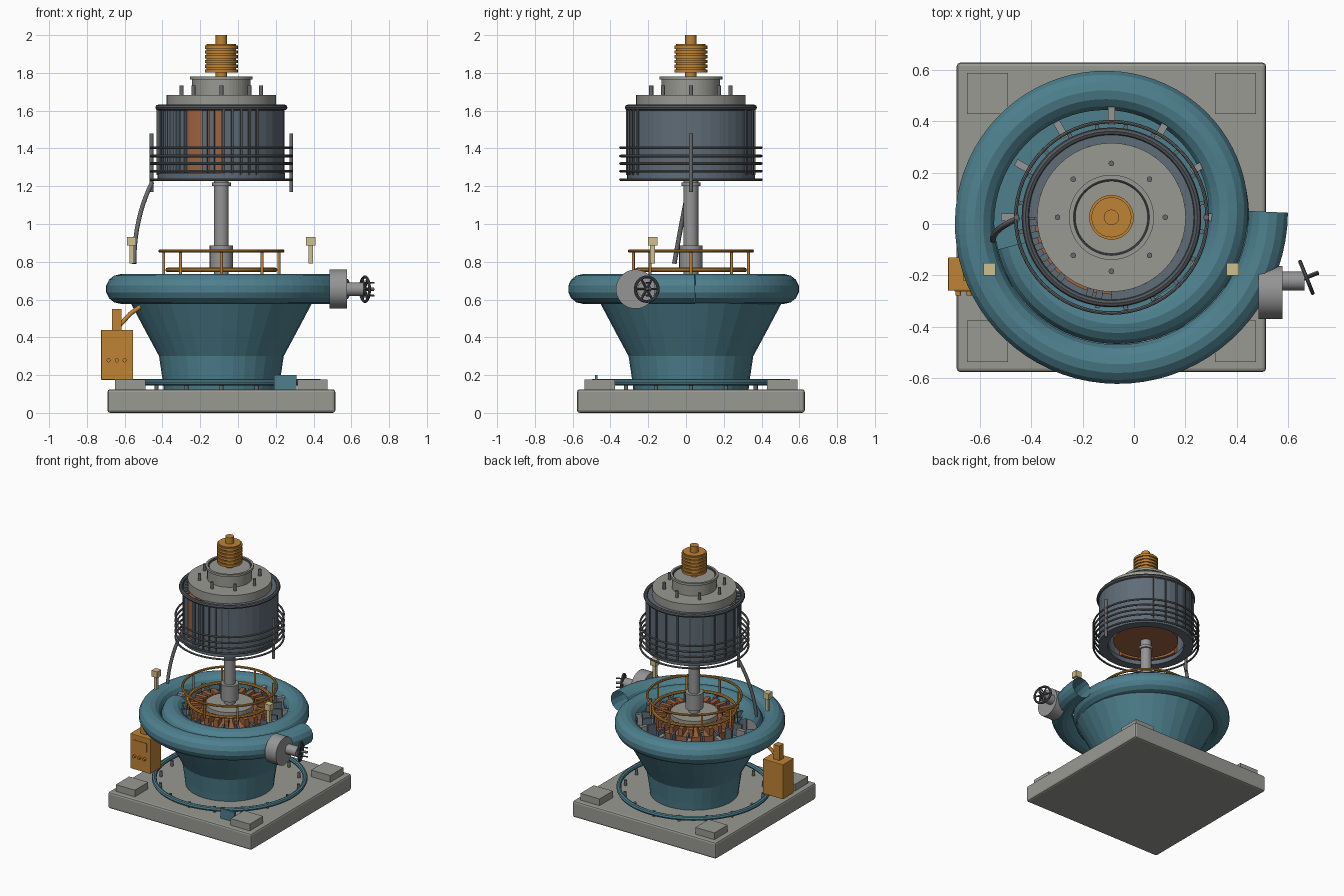
import bpy, bmesh, math
from math import pi, sin, cos, radians
from mathutils import Vector, Matrix

if "Cube" in bpy.data.objects:
    bpy.data.objects.remove(bpy.data.objects["Cube"])

CX, CY = -0.088, 0.026  # machine axis


def material(name, rgb):
    m = bpy.data.materials.new(name)
    m.use_nodes = True
    m.diffuse_color = (*rgb, 1)
    m.node_tree.nodes["Principled BSDF"].inputs["Base Color"].default_value = (*rgb, 1)
    return m


teal = material("teal paint", (0.075, 0.215, 0.27))
concrete = material("concrete grey", (0.32, 0.32, 0.29))
orange = material("orange paint", (0.52, 0.23, 0.035))
copper = material("copper", (0.34, 0.125, 0.05))
slate = material("slate blue", (0.115, 0.15, 0.185))
dark = material("dark steel", (0.085, 0.095, 0.105))
steel = material("light steel", (0.3, 0.3, 0.3))
pipe_grey = material("pipe grey", (0.14, 0.145, 0.15))
cream = material("cream", (0.62, 0.53, 0.28))


def finish(name, bm, mat, smooth=False):
    bmesh.ops.remove_doubles(bm, verts=bm.verts, dist=1e-5)
    bmesh.ops.recalc_face_normals(bm, faces=bm.faces)
    me = bpy.data.meshes.new(name)
    bm.to_mesh(me)
    bm.free()
    me.materials.append(mat)
    ob = bpy.data.objects.new(name, me)
    bpy.context.collection.objects.link(ob)
    if smooth:
        bpy.ops.object.select_all(action="DESELECT")
        ob.select_set(True)
        bpy.context.view_layer.objects.active = ob
        bpy.ops.object.shade_smooth_by_angle(angle=radians(40))
    return ob


def skin(bm, rings, wrap, loop):
    """Join rows of vertices with quads."""
    n, k = len(rings), len(rings[0])
    for i in range(n if wrap else n - 1):
        a, b = rings[i], rings[(i + 1) % n]
        for j in range(k if loop else k - 1):
            j2 = (j + 1) % k
            bm.faces.new((a[j], b[j], b[j2], a[j2]))


def lathe(name, profile, mat, segs=48, start=0, sweep=360, loop=False, smooth=False):
    """Turn a (radius, z) profile about the machine axis."""
    bm = bmesh.new()
    full = sweep == 360
    rings = []
    for i in range(segs if full else segs + 1):
        a = radians(start + sweep * i / segs)
        rings.append([bm.verts.new((CX + r * cos(a), CY + r * sin(a), z)) for r, z in profile])
    skin(bm, rings, full, loop)
    if not full:
        bm.faces.new(rings[0])
        bm.faces.new(rings[-1])
    return finish(name, bm, mat, smooth)


def disc(name, r, z0, z1, mat, segs=48):
    return lathe(name, [(0, z0), (r, z0), (r, z1), (0, z1)], mat, segs, smooth=True)


def hoop(name, r, z, t, mat):
    prof = [(r + t * cos(k * pi / 4), z + t * sin(k * pi / 4)) for k in range(8)]
    return lathe(name, prof, mat, 64, loop=True, smooth=True)


def tube(name, pts, t, mat, sides=10, up=(0, 0, 1), caps=True, smooth=True):
    """Round tube along a path."""
    bm = bmesh.new()
    pts = [Vector(p) for p in pts]
    rings = []
    for i, p in enumerate(pts):
        d = (pts[min(i + 1, len(pts) - 1)] - pts[max(i - 1, 0)]).normalized()
        u = d.cross(Vector(up)).normalized()
        v = u.cross(d)
        rings.append([bm.verts.new(p + t * (cos(2 * pi * (k + .5) / sides) * u
                      + sin(2 * pi * (k + .5) / sides) * v)) for k in range(sides)])
    skin(bm, rings, False, True)
    if caps:
        bm.faces.new(rings[0])
        bm.faces.new(rings[-1])
    return finish(name, bm, mat, smooth)


def box(name, lo, hi, mat, bevel=0, turn=0):
    """Box from corner to corner; turn swings it about the machine axis."""
    bm = bmesh.new()
    lo, hi = Vector(lo), Vector(hi)
    bmesh.ops.create_cube(bm, size=1, matrix=Matrix.Translation((lo + hi) / 2) @ Matrix.Diagonal((*(hi - lo), 1)))
    if bevel:
        bmesh.ops.bevel(bm, geom=bm.edges[:], offset=bevel, segments=2, affect="EDGES", profile=0.5)
    if turn is not None and turn != 0 or name in RADIAL:
        bmesh.ops.transform(bm, verts=bm.verts, matrix=Matrix.Translation((CX, CY, 0)) @ Matrix.Rotation(radians(turn), 4, "Z"))
    return finish(name, bm, mat)


RADIAL = {"guide_vane", "stay_vane", "runner_block", "stator_rib", "stator_tooth"}


def post(name, r, ang, z0, z1, t, mat):
    a = radians(ang)
    x, y = CX + r * cos(a), CY + r * sin(a)
    return tube(name, [(x, y, z0), (x, y, z1)], t, mat, up=(0, 1, 0))


# Foundation slab, corner pads, drain ring and its posts
box("foundation", (CX - .603, CY - .603, 0), (CX + .603, CY + .603, .125), concrete, .014)
for sx in (-1, 1):
    for sy in (-1, 1):
        px, py = CX + sx * .483, CY + sy * .483
        box("corner_pad", (px - .08, py - .08, .12), (px + .08, py + .08, .176), concrete)
hoop("drain_ring", .52, .163, .017, teal)
for k in range(16):
    post("ring_bolt", .485, k * 22.5, .12, .165, .011, pipe_grey)
box("drain_tag", (.19, -.482, .125), (.31, -.468, .2), teal)

# Draft tube and spiral case
lathe("draft_tube", [(.305, .12), (.312, .18), (.33, .3), (.4, .43), (.485, .59), (.5, .6),
                     (.47, .6), (.3, .3), (.28, .12)], teal, 32, loop=True)
path = []
for k in range(112):
    deg = -164 + 526 * k / 111
    R = .455 + .039 * deg / 90
    path.append((CX + R * cos(radians(deg)), CY + R * sin(radians(deg)), .656))
tube("spiral_case", path, .0785, teal, 14, caps=False, smooth=False)

# Turbine inside the case
lathe("turbine_floor", [(0, .6), (.46, .6), (.46, .62), (0, .62)], teal)
for k in range(12):
    box("stay_vane", (.36, -.014, .61), (.43, .014, .7), steel, turn=k * 30)
for k in range(20):
    box("guide_vane", (.3, -.008, .61), (.365, .008, .71), slate, turn=k * 18 + 9)
lathe("runner_band", [(.16, .61), (.285, .61), (.285, .67), (.16, .69)], copper, loop=True)
for k in range(24):
    box("runner_block", (.195, -.016, .62), (.28, .016, .725), copper, turn=k * 15)
disc("head_cover", .165, .61, .735, concrete)

# Guard rail
hoop("rail_top", .325, .857, .009, orange)
hoop("rail_bottom", .285, .757, .012, orange)
for k in range(8):
    post("rail_post", .305, k * 45, .73, .857, .008, orange)

# Shaft
disc("shaft", .039, .72, 1.3, steel, 24)
disc("shaft_coupling", .062, .765, .885, steel, 24)
disc("shaft_collar", .05, 1.2, 1.22, steel, 24)

# Generator: rotor, coils, cut-away stator
disc("rotor", .23, 1.27, 1.62, copper)
lathe("coil_pack", [(.265, 1.28), (.3, 1.28), (.3, 1.6), (.265, 1.6)], copper, 24, 180, 90, loop=True)
lathe("stator_shell", [(.29, 1.25), (.335, 1.25), (.335, 1.62), (.29, 1.62)], slate, 30, 270, 270, loop=True)
for a in list(range(-88, -55, 8)) + list(range(60, 181, 15)):
    box("stator_rib", (.32, -.006, 1.26), (.343, .006, 1.61), dark, turn=a)
for a in (184, 193, 202, 211, 220, 230, 254, 261):
    box("stator_tooth", (.29, -.013, 1.26), (.325, .013, 1.61), slate, turn=a)
lathe("stator_foot", [(.27, 1.235), (.338, 1.235), (.338, 1.27), (.27, 1.27)], slate, loop=True)
hoop("stator_rim", .335, 1.617, .015, dark)

# Cooling coil with risers and supply hose
for z in (1.235, 1.28, 1.32, 1.36, 1.404):
    hoop("cooling_ring", .373, z, .007, pipe_grey)
for a in (0, 180):
    post("cooling_riser", .37, a, 1.17, 1.478, .011, pipe_grey)
a, b, c = Vector((-.455, .02, 1.22)), Vector((-.55, -.02, 1.03)), Vector((-.55, -.062, .79))
tube("supply_hose", [a.lerp(b, t / 10).lerp(b.lerp(c, t / 10), t / 10) for t in range(11)],
     .012, pipe_grey, up=(0, 1, 0))

# Top cover, bearing housing, bolts and slip rings
disc("top_cover", .29, 1.615, 1.682, concrete)
lathe("bearing_housing", [(0, 1.67), (.155, 1.67), (.155, 1.765), (.166, 1.765), (.166, 1.782),
                          (.15, 1.782), (.15, 1.77), (0, 1.77)], concrete)
hoop("housing_seal", .147, 1.772, .006, dark)
for k in range(8):
    post("cover_bolt", .21, k * 45, 1.67, 1.732, .011, pipe_grey)
rings = [(0, 1.765), (.03, 1.765), (.03, 1.802)]
for k in range(6):
    z = 1.802 + k * .025
    rings += [(.087, z), (.087, z + .017), (.078, z + .017), (.078, z + .025)]
lathe("slip_rings", rings + [(.03, 1.952), (.03, 2), (0, 2)], orange, 32, smooth=True)

# Control cabinet with screen, knobs and conduit
box("cabinet", (-.725, -.26, .175), (-.555, -.13, .44), orange, .004)
box("cabinet_screen", (-.7, -.264, .33), (-.585, -.258, .4), orange)
for x in (-.685, -.642, -.6):
    tube("cabinet_knob", [(x, -.255, .278), (x, -.278, .278)], .011, orange)
box("cabinet_mast", (-.667, -.22, .43), (-.617, -.17, .55), orange)
tube("cabinet_conduit", [(-.63, -.19, .46), (-.57, -.17, .525), (-.5, -.15, .575)], .012, orange)

# Level sensors
for x in (-.563, .385):
    box("sensor_stem", (x - .012, -.19, .79), (x + .012, -.165, .89), cream)
    box("sensor_head", (x - .024, -.2, .885), (x + .024, -.152, .932), cream)

# Inlet valve with tilted handwheel
tube("valve_body", [(.485, -.267, .655), (.578, -.267, .655)], .104, steel, 32)
tube("valve_neck", [(.57, -.222, .655), (.665, -.222, .655)], .037, steel, 20)
hub = Vector((.672, -.208, .655))
axis = Vector((cos(.38), sin(.38), 0))
side, up = Vector((-sin(.38), cos(.38), 0)), Vector((0, 0, 1))
tube("handwheel", [hub + .065 * (cos(t * pi / 16) * side + sin(t * pi / 16) * up) for t in range(33)],
     .008, dark, 8, up=axis)
for k in range(3):
    d = cos(k * pi / 3) * side + sin(k * pi / 3) * up
    tube("wheel_spoke", [hub - .065 * d, hub + .065 * d], .006, dark, 8, up=axis)
tube("wheel_stem", [hub - .04 * axis, hub + .05 * axis], .009, pipe_grey)
for s in (-.034, 0, .034):
    p = hub + s * up
    tube("wheel_prong", [p, p + .052 * axis], .005, dark, 8)
